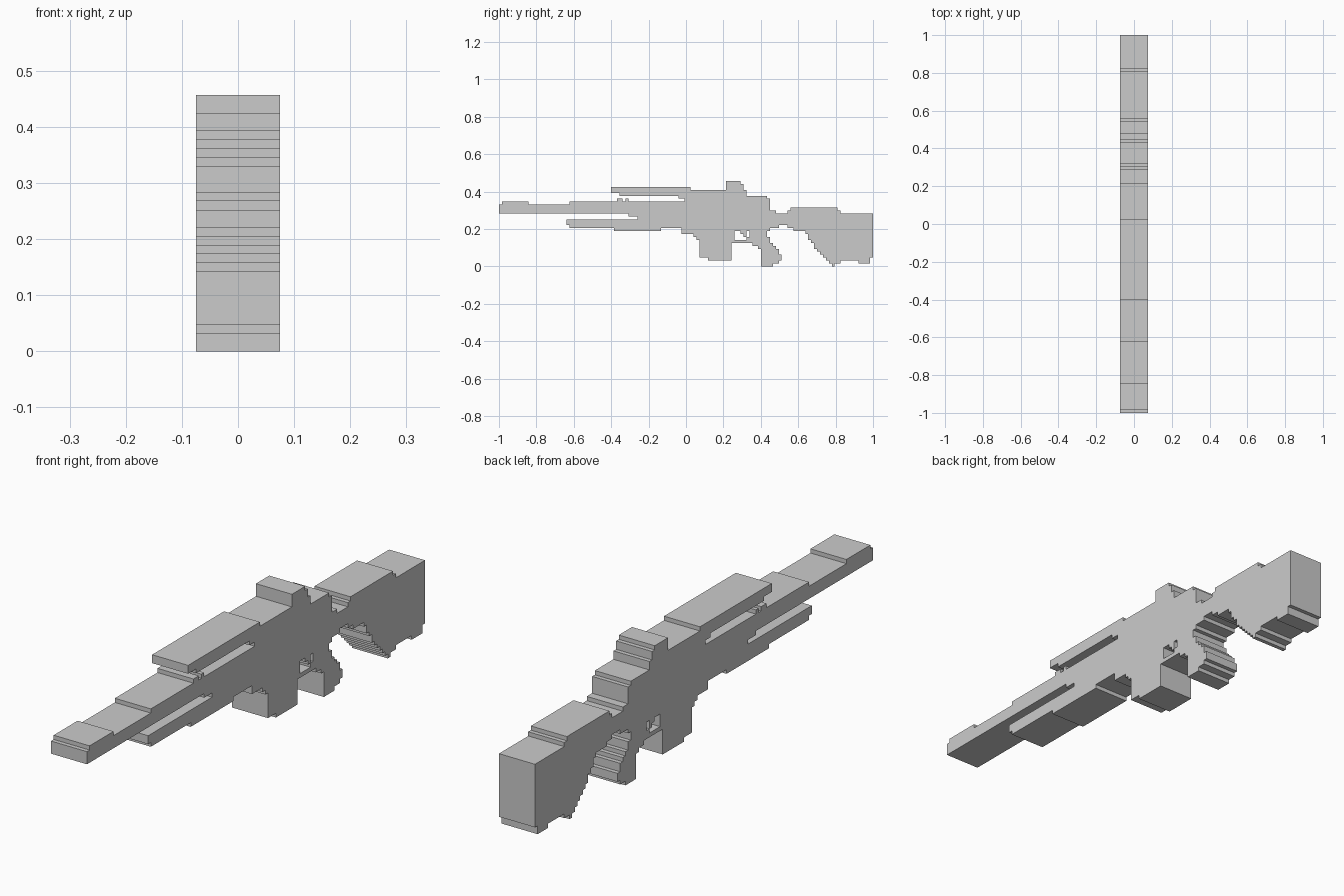
import bpy, bmesh

if "Cube" in bpy.data.objects:
    bpy.data.objects.remove(bpy.data.objects["Cube"])

U = 2 / 127        # size of one pixel step
HALF = 0.0745      # half thickness
parts = {}


def steps(name, tops, bottoms, end):
    """Fill pixel cells between two stepped edges given as (start column, height)."""
    def height(edge, c):
        return [h for start, h in edge if start <= c][-1]
    parts[name] = {(c, k) for c in range(tops[0][0], end)
                   for k in range(height(bottoms, c), height(tops, c))}


# Barrel with front sight bumps
steps("barrel",
      [(0, 21), (1, 22), (10, 21), (24, 22), (40, 23), (42, 22), (43, 23), (44, 22)],
      [(0, 18), (44, 17)], 47)
# Handguard under the barrel
steps("handguard", [(23, 16)], [(23, 14), (24, 13), (39, 12)], 47)
# Receiver and narrow neck
steps("receiver",
      [(47, 22), (63, 26), (84, 24), (91, 23), (92, 19), (94, 18)],
      [(47, 12), (55, 13), (79, 12), (92, 13), (95, 14)], 98)
# Overhanging top rail and rear sight
steps("top_rail", [(38, 27)], [(38, 25), (41, 24), (61, 23), (63, 26)], 65)
steps("rear_sight", [(77, 29), (82, 28)], [(77, 26)], 83)
# Magazine
steps("magazine", [(62, 13)],
      [(62, 11), (66, 10), (67, 9), (68, 3), (71, 2)], 79)
# Trigger guard, trigger and grip
steps("trigger_guard", [(79, 12), (80, 9), (84, 10)], [(79, 8)], 85)
steps("trigger", [(82, 12)], [(82, 11), (83, 10)], 84)
steps("grip",
      [(85, 12), (91, 10), (92, 8), (93, 7), (94, 6), (95, 4)],
      [(85, 8), (86, 7), (88, 6), (89, 0), (93, 1), (95, 2)], 96)
# Shoulder stock
steps("stock",
      [(98, 19), (99, 20), (115, 19), (116, 18)],
      [(98, 13), (100, 12), (104, 11), (105, 9), (106, 8), (107, 6), (108, 5),
       (109, 4), (110, 3), (111, 2), (112, 1), (113, 0), (114, 1), (116, 2),
       (122, 1), (126, 3)], 127)

solid = set().union(*parts.values())


def build(name, cells):
    """Extrude the cells across x, leaving out walls hidden between parts."""
    bm = bmesh.new()

    def quad(*pts):
        bm.faces.new([bm.verts.new((x * HALF, c * U - 1, k * U)) for x, c, k in pts])

    for c, k in cells:
        ring = [(c, k), (c + 1, k), (c + 1, k + 1), (c, k + 1)]
        quad(*[(1, *p) for p in ring])
        quad(*[(-1, *p) for p in reversed(ring)])
        for i, (dc, dk) in enumerate([(0, -1), (1, 0), (0, 1), (-1, 0)]):
            if (c + dc, k + dk) not in solid:
                a, b = ring[i], ring[(i + 1) % 4]
                quad((1, *b), (1, *a), (-1, *a), (-1, *b))
    bmesh.ops.remove_doubles(bm, verts=bm.verts, dist=1e-4)
    bmesh.ops.dissolve_limit(bm, angle_limit=0.02, verts=bm.verts, edges=bm.edges)
    mesh = bpy.data.meshes.new(name)
    bm.to_mesh(mesh)
    bm.free()
    bpy.context.collection.objects.link(bpy.data.objects.new(name, mesh))


for part_name, part_cells in parts.items():
    build(part_name, part_cells)
